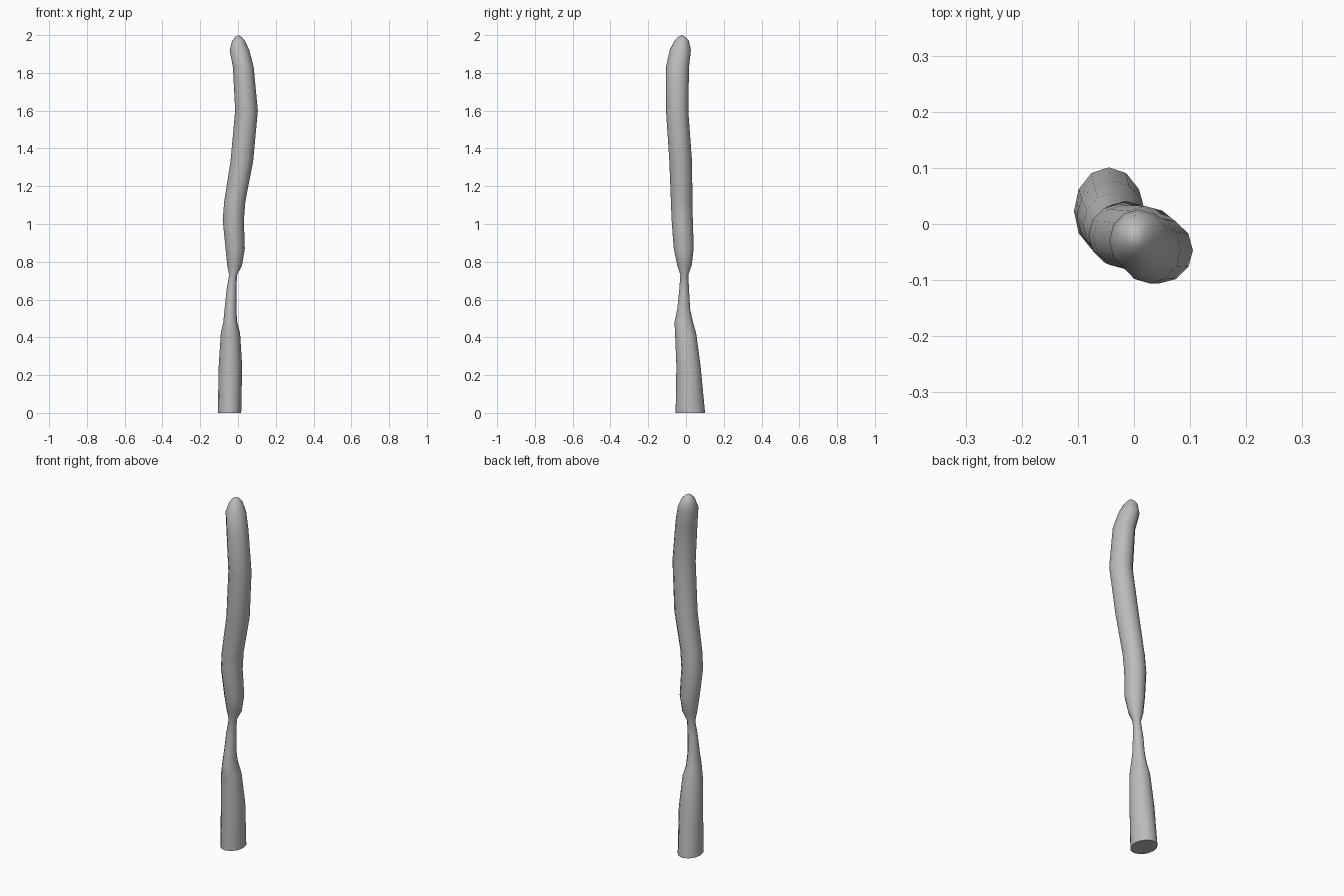
import bpy, bmesh
from math import cos, sin, tau

cube = bpy.data.objects.get("Cube")
if cube:
    bpy.data.objects.remove(cube)

SIDES = 12

# Cross-sections from base to tip: height, centre x, centre y, radius x, radius y
SECTIONS = [
    (0.00, -0.045, 0.023, 0.062, 0.078),
    (0.25, -0.040, 0.013, 0.062, 0.064),
    (0.42, -0.040, -0.002, 0.051, 0.056),
    (0.48, -0.041, -0.012, 0.037, 0.049),
    (0.55, -0.040, -0.012, 0.031, 0.034),
    (0.65, -0.035, -0.010, 0.026, 0.026),
    (0.73, -0.026, -0.009, 0.021, 0.021),
    (0.78, -0.018, -0.008, 0.039, 0.038),
    (0.87, -0.015, -0.012, 0.051, 0.053),
    (1.02, -0.025, -0.020, 0.056, 0.056),
    (1.12, -0.017, -0.023, 0.056, 0.057),
    (1.33, 0.020, -0.028, 0.060, 0.060),
    (1.60, 0.045, -0.047, 0.060, 0.059),
    (1.83, 0.028, -0.045, 0.055, 0.061),
    (1.92, 0.008, -0.030, 0.052, 0.056),
    (1.97, 0.003, -0.023, 0.034, 0.038),
    (1.99, 0.002, -0.023, 0.017, 0.020),
]

grey = bpy.data.materials.new("plain grey")
grey.use_nodes = True
grey.diffuse_color = (0.5, 0.5, 0.5, 1)
grey.node_tree.nodes["Principled BSDF"].inputs["Base Color"].default_value = (0.5, 0.5, 0.5, 1)

# Loft the rings into one bending stem
bm = bmesh.new()
rings = []
for z, cx, cy, rx, ry in SECTIONS:
    angles = [tau * i / SIDES for i in range(SIDES)]
    rings.append([bm.verts.new((cx + rx * cos(a), cy + ry * sin(a), z)) for a in angles])
for low, high in zip(rings, rings[1:]):
    for i in range(SIDES):
        j = (i + 1) % SIDES
        bm.faces.new((low[i], low[j], high[j], high[i]))

# Flat cut end below, rounded tip above
bm.faces.new(rings[0][::-1])
tip = bm.verts.new((0.002, -0.023, 2.0))
for i in range(SIDES):
    bm.faces.new((rings[-1][i], rings[-1][(i + 1) % SIDES], tip))

mesh = bpy.data.meshes.new("bent_stem")
bm.to_mesh(mesh)
bm.free()
mesh.materials.append(grey)
stem = bpy.data.objects.new("bent_stem", mesh)
bpy.context.collection.objects.link(stem)

bpy.ops.object.select_all(action="DESELECT")
stem.select_set(True)
bpy.context.view_layer.objects.active = stem
bpy.ops.object.shade_smooth_by_angle(angle=1.05)
